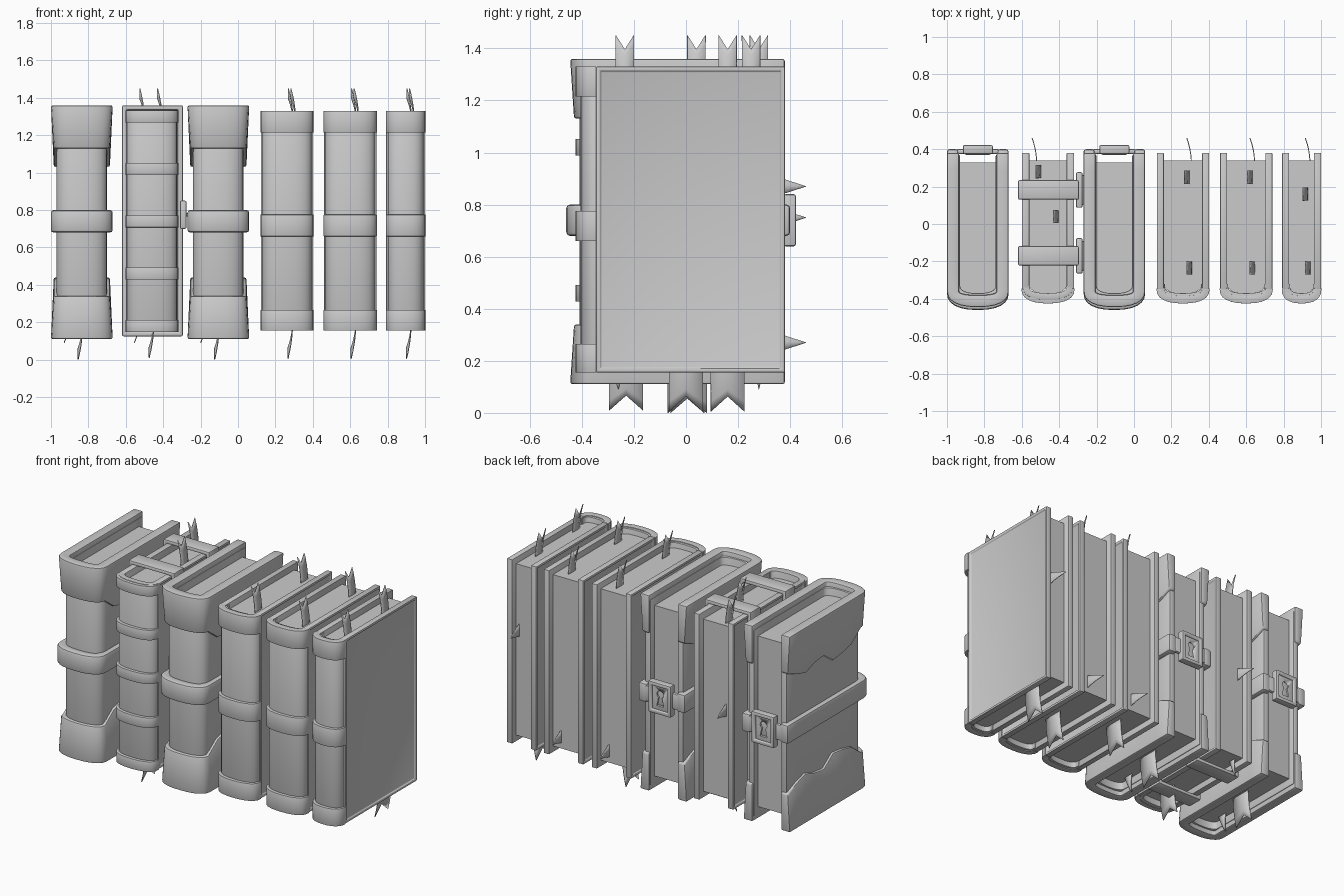
import bpy, bmesh, math
from mathutils import Vector

if "Cube" in bpy.data.objects:
    bpy.data.objects.remove(bpy.data.objects["Cube"], do_unlink=True)

grey = bpy.data.materials.new("plain grey")
grey.use_nodes = True
grey.diffuse_color = (0.6, 0.6, 0.6, 1)
grey.node_tree.nodes["Principled BSDF"].inputs["Base Color"].default_value = grey.diffuse_color

MID = 0.735           # shared mid height of all books
BACK = 0.38           # rear edge of the boards


def finish(name, bm, bevel=0.0, segments=2):
    """Round the hard edges, make the object and smooth it."""
    bmesh.ops.recalc_face_normals(bm, faces=bm.faces)
    if bevel:
        hard = [e for e in bm.edges if e.is_manifold and e.calc_face_angle(0) > 0.8]
        bmesh.ops.bevel(bm, geom=hard, offset=bevel, segments=segments,
                        profile=0.5, affect='EDGES', clamp_overlap=True)
    mesh = bpy.data.meshes.new(name)
    bm.to_mesh(mesh)
    bm.free()
    mesh.materials.append(grey)
    ob = bpy.data.objects.new(name, mesh)
    bpy.context.collection.objects.link(ob)
    bpy.ops.object.select_all(action='DESELECT')
    ob.select_set(True)
    bpy.context.view_layer.objects.active = ob
    bpy.ops.object.shade_smooth_by_angle(angle=math.radians(40))
    return ob


def box_mesh(x, y, z):
    """Box from three (low, high) ranges."""
    bm = bmesh.new()
    bmesh.ops.create_cube(bm, size=1)
    for v in bm.verts:
        v.co = [(a + b) / 2 + c * (b - a) for (a, b), c in zip((x, y, z), v.co)]
    return bm


def box(name, x, y, z, bevel=0.0):
    return finish(name, box_mesh(x, y, z), bevel)


def outline(w, back, side, front, sides=8, arc=12):
    """Plan of a rounded spine with two straight sides."""
    run = [back + (side - back) * i / sides for i in range(sides)]
    pts = [(w, y) for y in run]
    for i in range(arc + 1):
        a = math.pi * i / arc
        c, s = math.cos(a), math.sin(a)
        pts.append((math.copysign(abs(c) ** 0.85, c) * w, side - (side - front) * s ** 0.85))
    return pts + [(-w, y) for y in reversed(run)]


def shell(name, cx, w, t, back, side, front, low, high, bevel=0.008, shrink=0.0, flip=False):
    """U-shaped wall; low may be a height or a rule of (x, y)."""
    bm = bmesh.new()
    outer = outline(w, back, side, front)
    lower = outline(w - shrink, back, side, front + shrink)
    inner = outline(w - t, back, side, front + t)
    rings = []
    for o, l, i in zip(outer, lower, inner):
        z0 = low(*o) if callable(low) else low
        ring = [(l, z0), (o, high), (i, high), (i, z0)]
        rings.append([bm.verts.new((cx + p[0], p[1], 2 * MID - z if flip else z)) for p, z in ring])
    for a, b in zip(rings, rings[1:]):
        for k in range(4):
            bm.faces.new((a[k], a[k - 1], b[k - 1], b[k]))
    bm.faces.new(rings[0])
    bm.faces.new(rings[-1])
    return finish(name, bm, bevel)


def pages(name, cx, w, front, back, z0, z1):
    """Solid page block with a rounded front."""
    bm = bmesh.new()
    face = bm.faces.new([bm.verts.new((cx + x, y, z0)) for x, y in outline(w, back, -0.31, front, 1)])
    new = bmesh.ops.extrude_face_region(bm, geom=[face])["geom"]
    bmesh.ops.translate(bm, vec=(0, 0, z1 - z0), verts=[g for g in new if isinstance(g, bmesh.types.BMVert)])
    return finish(name, bm)


def boards(name, cx, w, t, z0, z1):
    """Pair of cover boards with a sunk panel on the outer face."""
    for s, label in ((1, "left"), (-1, "right")):
        bm = box_mesh(sorted((cx + s * w, cx + s * (w - t))), (-0.345, BACK), (z0, z1))
        bm.normal_update()
        face = max(bm.faces, key=lambda f: f.normal.x * s)
        bmesh.ops.inset_region(bm, faces=[face], thickness=0.022, depth=0)
        bmesh.ops.inset_region(bm, faces=[face], thickness=0.004, depth=-0.008)
        finish(f"{name}_{label}_board", bm, 0.005)


def ribbon(name, origin, along, across, length, width, pointed=False):
    """Thin bent strip ending in a swallowtail or a point."""
    bm = bmesh.new()
    o, d, a = Vector(origin), Vector(along), Vector(across)
    rows = []
    for i in range(6):
        t = i / 5
        row = []
        for k in (-1, 0, 1):
            reach = t * (0.7 if k == 0 and not pointed else 1)
            half = width / 2 * (1.02 - t if pointed else 1)
            lean = Vector((-0.025 * t * t, 0, 0))
            row.append(bm.verts.new(o + d * length * reach + a * half * k + lean))
        rows.append(row)
    for p, q in zip(rows, rows[1:]):
        for k in range(2):
            bm.faces.new((p[k], p[k + 1], q[k + 1], q[k]))
    ob = finish(name, bm)
    mod = ob.modifiers.new("thickness", 'SOLIDIFY')
    mod.thickness, mod.offset = 0.005, 0


UP, DOWN, REAR, ACROSS = (0, 0, 1), (0, 0, -1), (0, 1, 0), (0, 1, 0)


def frame(name, x, y, z, axis, border, bevel=0.008):
    """Rectangular ring whose opening runs along the given axis."""
    r = (x, y, z)
    bm = bmesh.new()
    u, v = [i for i in range(3) if i != axis]
    grid = []
    for level in r[axis]:
        for inset in (0, border):
            loop = []
            for i, j in ((0, 0), (1, 0), (1, 1), (0, 1)):
                co = [0, 0, 0]
                co[axis] = level
                co[u] = r[u][i] + inset * (1 - 2 * i)
                co[v] = r[v][j] + inset * (1 - 2 * j)
                loop.append(bm.verts.new(co))
            grid.append(loop)
    for a, b in ((0, 1), (1, 3), (3, 2), (2, 0)):
        for k in range(4):
            bm.faces.new((grid[a][k - 1], grid[a][k], grid[b][k], grid[b][k - 1]))
    return finish(name, bm, bevel)


def lock(name, cx):
    """Clasp bar, lock plate with a cut keyhole and a raised rim."""
    box(name + "_clasp_bar", (cx - 0.115, cx + 0.115), (0.375, 0.40), (0.69, 0.79), 0.008)
    plate = box(name + "_lock_plate", (cx - 0.07, cx + 0.07), (0.37, 0.41), (0.65, 0.83), 0.008)
    frame(name + "_lock_rim", (cx - 0.08, cx + 0.08), (0.375, 0.422), (0.64, 0.84), 1, 0.025)
    bm = bmesh.new()
    head = [(0.024 * math.cos(a), 0.765 + 0.024 * math.sin(a))
            for a in (math.radians(-60 + 30 * i) for i in range(11))]
    face = bm.faces.new([bm.verts.new((cx + x, 0.395, z)) for x, z in head + [(-0.025, 0.69), (0.025, 0.69)]])
    new = bmesh.ops.extrude_face_region(bm, geom=[face])["geom"]
    bmesh.ops.translate(bm, vec=(0, 0.04, 0), verts=[g for g in new if isinstance(g, bmesh.types.BMVert)])
    cutter = finish(name + "_keyhole_cutter", bm)
    cutter.hide_render = True
    cutter.hide_set(True)
    cutter.display_type = 'WIRE'
    mod = plate.modifiers.new("keyhole", 'BOOLEAN')
    mod.operation, mod.object = 'DIFFERENCE', cutter


def cap_edge(x, y):
    """Scalloped edge of the large corner caps."""
    if y < -0.34:
        return 1.13
    keys = [(-0.34, 0.25), (-0.25, 0.31), (-0.08, 0.33), (0.03, 0.25), (0.21, 0.31), (0.38, 0.24)]
    for (y0, d0), (y1, d1) in zip(keys, keys[1:]):
        if y <= y1 + 1e-4:
            return 1.36 - d0 - (d1 - d0) * (y - y0) / (y1 - y0)
    return 1.12


# Two large locked books
for name, cx in (("first_locked_book", -0.835), ("second_locked_book", -0.105)):
    shell(name + "_cover", cx, 0.135, 0.04, BACK - 0.01, -0.33, -0.41, 0.14, 1.33)
    pages(name + "_pages", cx, 0.105, -0.375, 0.33, 0.19, 1.28)
    for label, flip in (("top", False), ("bottom", True)):
        shell(f"{name}_{label}_cap", cx, 0.165, 0.065, BACK, -0.36, -0.445, cap_edge, 1.36, 0.01, 0.015, flip)
    shell(name + "_strap", cx, 0.165, 0.06, 0.40, -0.37, -0.46, 0.68, 0.80, 0.014)
    lock(name, cx)
    ribbon(name + "_lower_ribbon", (cx + 0.005, 0.0 if cx < -0.5 else 0.01, 0.2), DOWN, ACROSS, 0.2, 0.14)
    ribbon(name + "_ribbon_point", (cx - 0.07, -0.26, 0.2), DOWN, ACROSS, 0.11, 0.07, True)

# Strapped book with five spine ribs
name, cx, w = "strapped_book", -0.46, 0.14
boards(name, cx, w, 0.04, 0.15, 1.335)
shell(name + "_spine", cx, w - 0.006, 0.035, -0.33, -0.34, -0.405, 0.15, 1.335)
pages(name + "_pages", cx, 0.105, -0.375, 0.34, 0.19, 1.29)
for i in range(5):
    z = 0.18 + 0.28 * i
    shell(f"{name}_rib_{i + 1}", cx, w + 0.002, 0.03, -0.345, -0.35, -0.425, z - 0.032, z + 0.032, 0.01)
for label, y in (("rear", 0.182), ("front", -0.17)):
    frame(f"{name}_{label}_strap", (-0.62, -0.295), (y - 0.052, y + 0.052), (0.125, 1.36), 1, 0.024)
    frame(f"{name}_{label}_buckle", (-0.31, -0.275), (y - 0.095, y + 0.095), (0.70, 0.85), 0, 0.03)
    box(f"{name}_{label}_buckle_pin", (-0.30, -0.27), (y - 0.08, y + 0.08), (0.765, 0.785), 0.004)
ribbon(name + "_rear_ribbon", (-0.5, 0.28, 1.27), UP, ACROSS, 0.18, 0.07)
ribbon(name + "_middle_ribbon", (-0.405, 0.04, 1.27), UP, ACROSS, 0.18, 0.07)
ribbon(name + "_lower_ribbon", (-0.45, -0.23, 0.2), DOWN, ACROSS, 0.19, 0.13)
ribbon(name + "_ribbon_point", (-0.53, 0.28, 0.2), DOWN, ACROSS, 0.11, 0.05, True)
ribbon(name + "_side_ribbon", (-0.52, 0.32, 0.75), REAR, UP, 0.14, 0.09, True)

# Three plain books with banded spines
plain = (("first_plain_book", 0.262, 0.14, 0.25, 0.27, 0.16),
         ("second_plain_book", 0.6, 0.14, 0.25, 0.27, 0.0),
         ("slim_book", 0.896, 0.104, 0.16, 0.87, 0.16))
for name, cx, w, rear_y, spike_z, low_y in plain:
    boards(name, cx, w, 0.038, 0.155, 1.33)
    shell(name + "_spine", cx, w - 0.008, 0.035, -0.32, -0.34, -0.405, 0.16, 1.325)
    pages(name + "_pages", cx, w - 0.035, -0.375, 0.34, 0.195, 1.29)
    for label, z0, z1 in (("top", 1.215, 1.33), ("middle", 0.66, 0.775), ("bottom", 0.155, 0.265)):
        shell(f"{name}_{label}_band", cx, w + 0.002, 0.04, -0.345, -0.35, -0.425, z0, z1, 0.012)
    ribbon(name + "_rear_ribbon", (cx + 0.032, rear_y, 1.27), UP, ACROSS, 0.18, 0.07)
    ribbon(name + "_front_ribbon", (cx + 0.046, -0.235, 1.27), UP, ACROSS, 0.18, 0.07)
    ribbon(name + "_lower_ribbon", (cx + 0.03, low_y, 0.2), DOWN, ACROSS, 0.195, 0.13)
    ribbon(name + "_side_ribbon", (cx + 0.045, 0.32, spike_z), REAR, UP, 0.14, 0.09, True)
